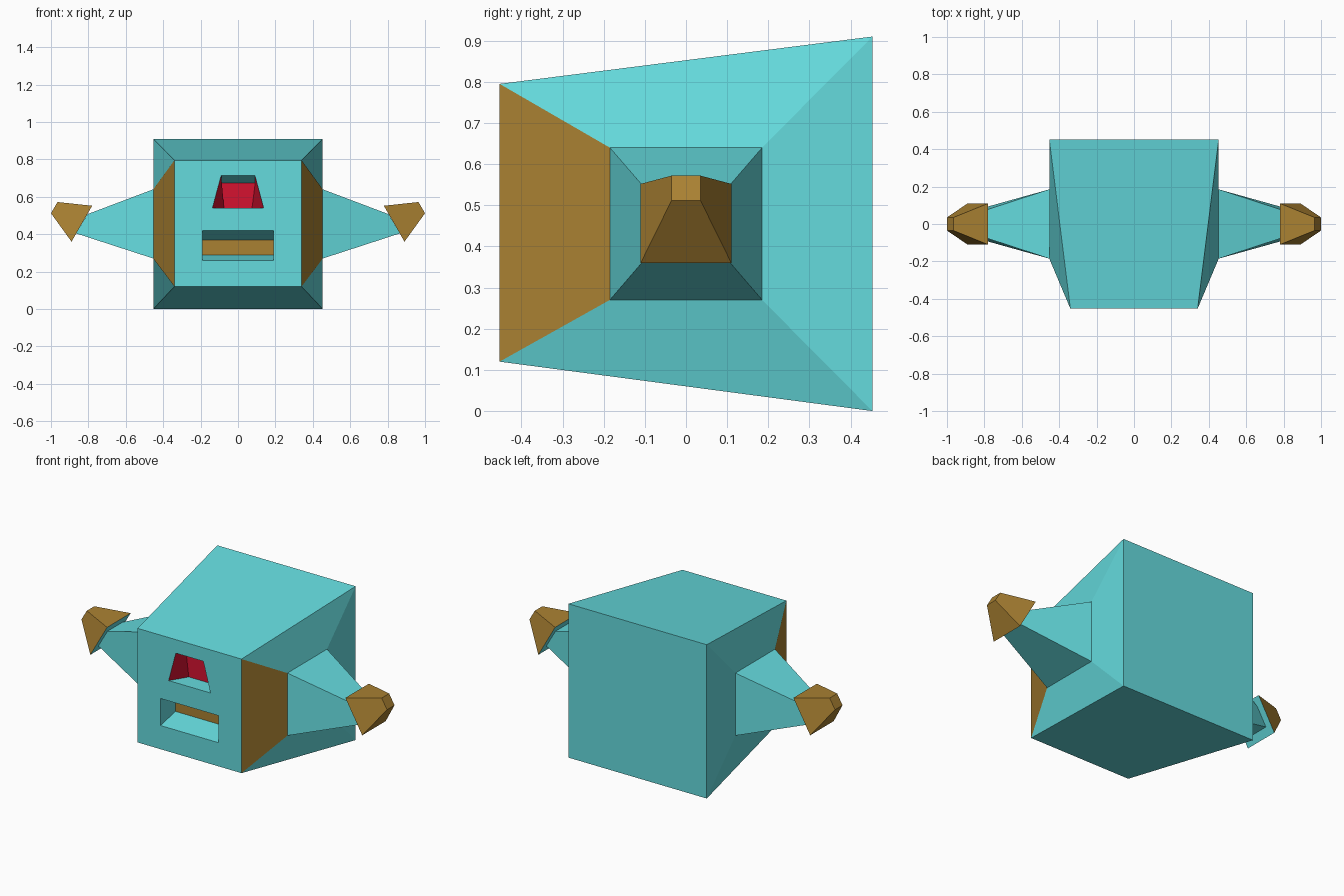
import bpy, bmesh

if "Cube" in bpy.data.objects:
    bpy.data.objects.remove(bpy.data.objects["Cube"])


def material(name, rgb):
    m = bpy.data.materials.new(name)
    m.diffuse_color = (*rgb, 1)
    m.use_nodes = True
    m.node_tree.nodes["Principled BSDF"].inputs["Base Color"].default_value = m.diffuse_color
    return m


MATS = [material("teal", (0.13, 0.71, 0.73)),
        material("brown", (0.40, 0.22, 0.032)),
        material("red", (0.66, 0.006, 0.03))]
TEAL, BROWN, RED = range(3)


def loft(bm, rings, colour=lambda seg, side: TEAL, start=None, end=None):
    """Bridge four-point rings with quads; start/end give cap colours."""
    vs = [[bm.verts.new(p) for p in r] for r in rings]
    faces = {}
    for s in range(len(vs) - 1):
        for i in range(4):
            j = (i + 1) % 4
            f = bm.faces.new((vs[s][i], vs[s][j], vs[s + 1][j], vs[s + 1][i]))
            f.material_index = colour(s, i)
            faces[s, i] = f
    for ring, cap in ((vs[0], start), (vs[-1], end)):
        if cap is not None:
            bm.faces.new(ring).material_index = cap
    return vs, faces


def finish(bm, name, mirror=False):
    bmesh.ops.recalc_face_normals(bm, faces=bm.faces[:])
    me = bpy.data.meshes.new(name)
    bm.to_mesh(me)
    bm.free()
    for m in MATS:
        me.materials.append(m)
    ob = bpy.data.objects.new(name, me)
    bpy.context.collection.objects.link(ob)
    if mirror:
        ob.modifiers.new("mirror", 'MIRROR').use_axis[0] = True
    return ob


def side_ring(s):
    return [(s * .34, -.453, .12), (s * .34, -.453, .795),
            (s * .453, .453, .91), (s * .453, .453, 0)]


def root_ring(s):
    return [(s * .453, -.185, .27), (s * .453, -.185, .64),
            (s * .453, .185, .64), (s * .453, .185, .27)]


def pocket_ring(y, wb, zb, wt, zt):
    return [(-wb, y, zb), (wb, y, zb), (wt, y, zt), (-wt, y, zt)]


# Body: tapered block with raised sides, brown cheek panels at the front
bm = bmesh.new()
vs, faces = loft(bm, [root_ring(-1), side_ring(-1), side_ring(1), root_ring(1)],
                 lambda seg, side: BROWN if side == 0 and seg != 1 else TEAL,
                 TEAL, TEAL)
front = faces[1, 0]
rim = list(front.edges)
bmesh.ops.delete(bm, geom=[front], context='FACES_ONLY')

# Mouth pocket with brown back, nose pocket with red back and sides
mouth, _ = loft(bm, [pocket_ring(-.453, .19, .26, .19, .42),
                     pocket_ring(-.313, .19, .29, .19, .37)], end=BROWN)
nose, _ = loft(bm, [pocket_ring(-.453, .137, .54, .09, .715),
                    pocket_ring(-.353, .075, .54, .092, .675)],
               lambda seg, side: RED if side in (1, 3) else TEAL, end=RED)

# Front face filled around both pockets
for p in (mouth, nose):
    rim += [bm.edges.get((p[0][i], p[0][(i + 1) % 4])) for i in range(4)]
bmesh.ops.triangle_fill(bm, edges=rim, use_beauty=True)
finish(bm, "body")

# Arms: tapered beams meeting the slanted hand base
bm = bmesh.new()
loft(bm, [root_ring(1), [(.865, -.07, .404), (.805, -.07, .507),
                         (.805, .07, .507), (.865, .07, .404)]],
     start=TEAL, end=TEAL)
finish(bm, "arms", True)

# Hands: brown blunt pyramids with a teal base
bm = bmesh.new()
loft(bm, [[(.89, -.11, .36), (.78, -.11, .552), (.78, .11, .552), (.89, .11, .36)],
          [(1.0, -.035, .512), (.965, -.035, .572), (.965, .035, .572), (1.0, .035, .512)]],
     lambda seg, side: BROWN, TEAL, BROWN)
finish(bm, "hands", True)
